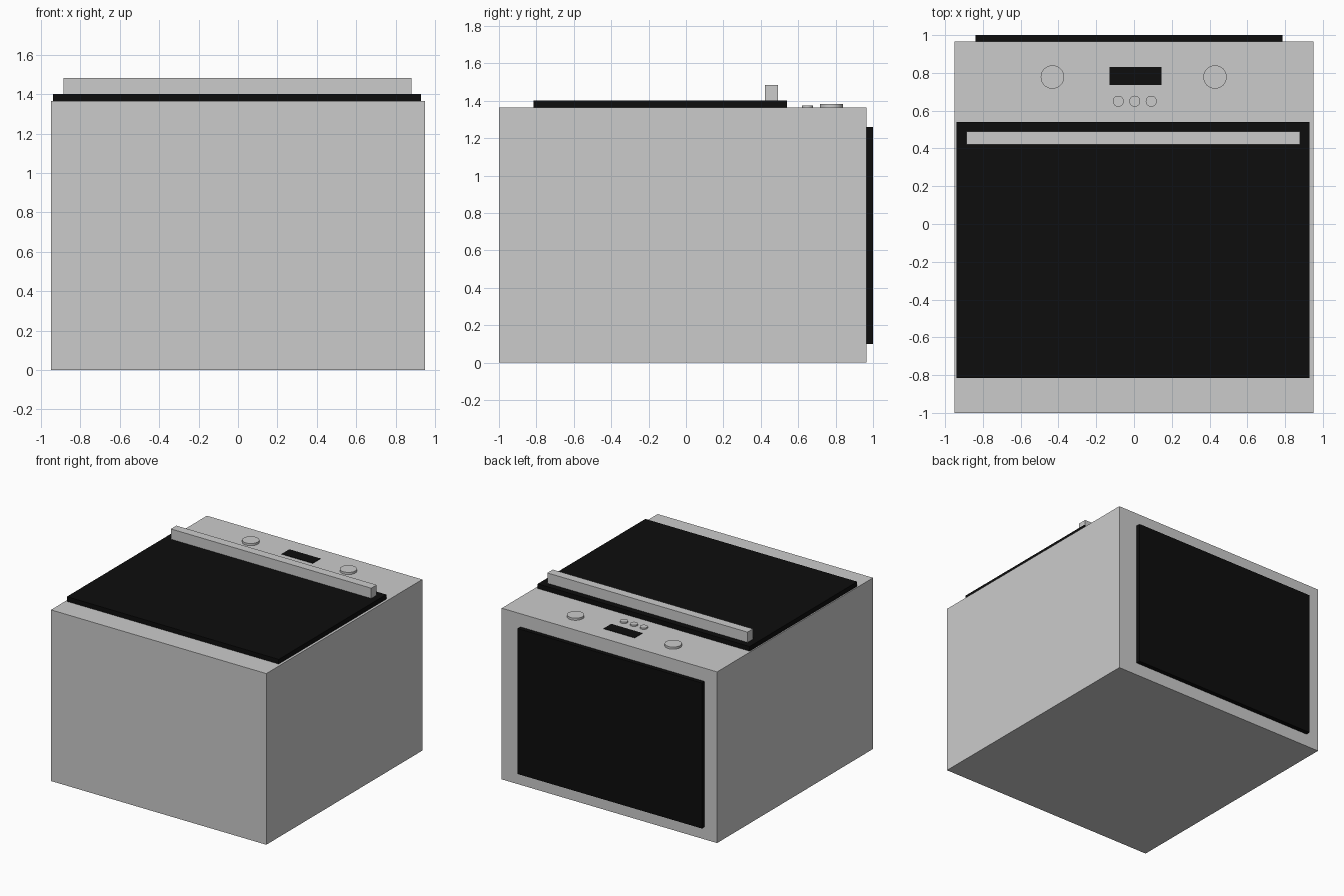
import bpy

if "Cube" in bpy.data.objects:
    bpy.data.objects.remove(bpy.data.objects["Cube"])


def material(name, color):
    m = bpy.data.materials.new(name)
    m.diffuse_color = (*color, 1)
    m.use_nodes = True
    m.node_tree.nodes["Principled BSDF"].inputs["Base Color"].default_value = m.diffuse_color
    return m


def box(name, lo, hi, mat=None):
    bpy.ops.mesh.primitive_cube_add(size=1, location=[(a + b) / 2 for a, b in zip(lo, hi)])
    o = bpy.context.object
    o.name = name
    o.scale = [b - a for a, b in zip(lo, hi)]
    bpy.ops.object.transform_apply(location=False, rotation=False, scale=True)
    if mat:
        o.data.materials.append(mat)
    return o


def disc(name, x, y, radius, top):
    depth = top - FACE + 0.005
    bpy.ops.mesh.primitive_cylinder_add(vertices=32, radius=radius, depth=depth,
                                        location=(x, y, top - depth / 2))
    o = bpy.context.object
    o.name = name
    bpy.ops.object.shade_smooth_by_angle()
    return o


FACE = 1.365  # height of the control face, oven lying on its back
black = material("black_glass", (0.004, 0.004, 0.004))

# Oven housing
box("oven_body", (-0.95, -1.0, 0), (0.95, 0.965, FACE))

# Glass door and its full-width bar handle
box("door_glass", (-0.94, -0.815, FACE), (0.93, 0.54, 1.402), black)
box("door_handle", (-0.887, 0.422, 1.402), (0.88, 0.491, 1.484))

# Black cooktop plate on the appliance's upper side
box("cooktop_plate", (-0.84, 0.965, 0.1), (0.785, 1.0, 1.26), black)

# Clock display, left blank
box("display", (-0.13, 0.735, FACE - 0.005), (0.145, 0.832, FACE + 0.003), black)

# Rotary knobs
for side, x in (("left", -0.432), ("right", 0.429)):
    disc("knob_" + side, x, 0.778, 0.062, 1.382)

# Push buttons below the display
for i in range(3):
    disc(f"button_{i + 1}", -0.083 + 0.087 * i, 0.65, 0.029, 1.376)
